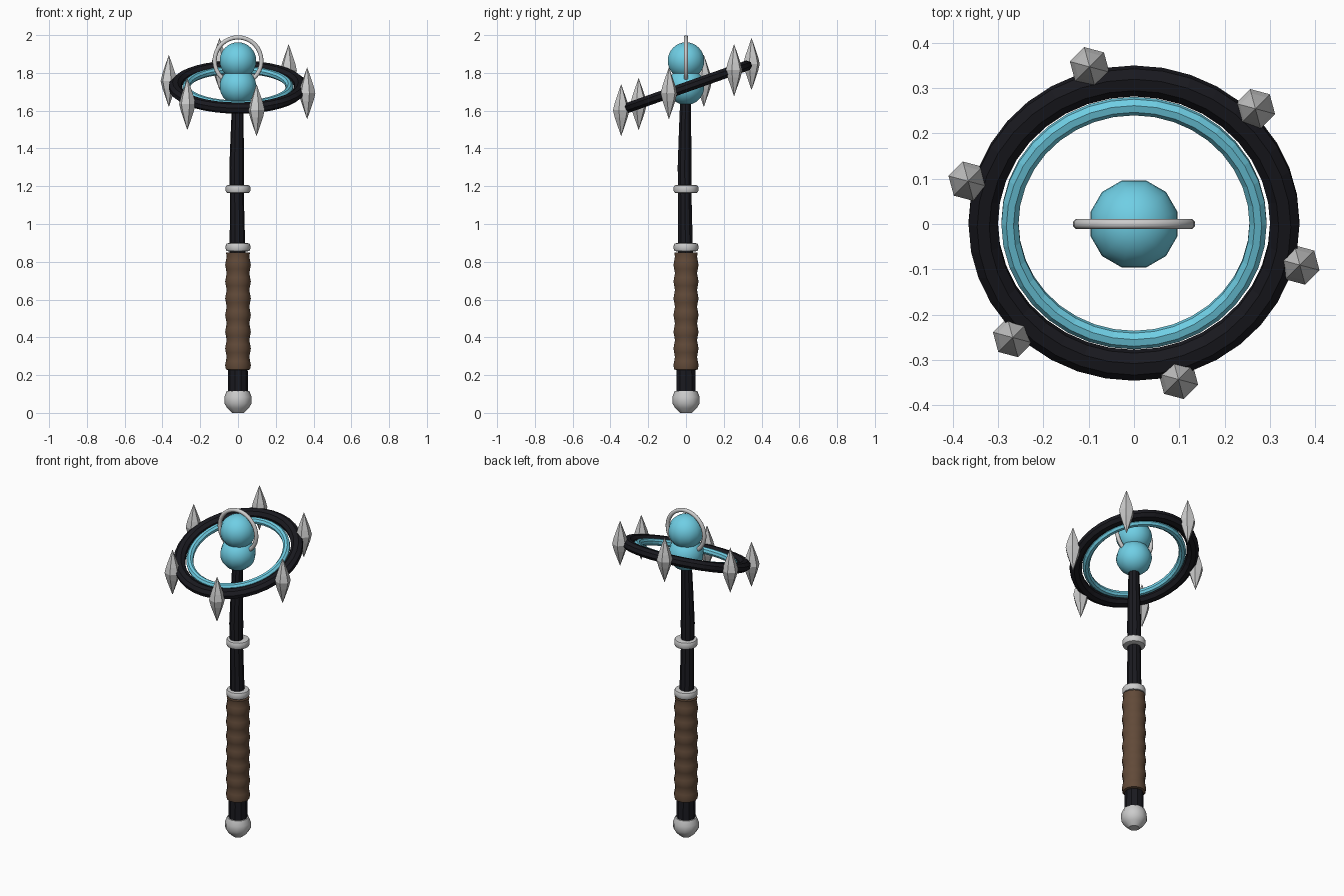
import bpy
from math import sin, cos, pi, radians
from mathutils import Matrix, Vector

if "Cube" in bpy.data.objects:
    bpy.data.objects.remove(bpy.data.objects["Cube"])


def material(name, rgb):
    m = bpy.data.materials.new(name)
    m.diffuse_color = (*rgb, 1)
    m.use_nodes = True
    m.node_tree.nodes["Principled BSDF"].inputs["Base Color"].default_value = m.diffuse_color
    return m


BLACK = material("black", (0.010, 0.010, 0.014))
BROWN = material("leather", (0.12, 0.068, 0.04))
CYAN = material("cyan", (0.16, 0.62, 0.78))


def make(name, verts, faces, mat=None, smooth=None):
    me = bpy.data.meshes.new(name)
    me.from_pydata(verts, [], faces)
    me.update()
    ob = bpy.data.objects.new(name, me)
    bpy.context.collection.objects.link(ob)
    if mat:
        me.materials.append(mat)
    if smooth:
        bpy.ops.object.select_all(action='DESELECT')
        bpy.context.view_layer.objects.active = ob
        ob.select_set(True)
        bpy.ops.object.shade_smooth_by_angle(angle=radians(smooth))
    return ob


def lathe(name, profile, sides, mat=None, smooth=None, turn=0.0, at=(0, 0, 0)):
    """Stack of (radius, z[, x shift, y shift]) rings, capped at both ends."""
    verts, faces = [], []
    for p in profile:
        r, z, dx, dy = (*p, 0, 0)[:4]
        for i in range(sides):
            a = turn + 2 * pi * i / sides
            verts.append((at[0] + dx + r * cos(a), at[1] + dy + r * sin(a), at[2] + z))
    for k in range(len(profile) - 1):
        for i in range(sides):
            j = (i + 1) % sides
            faces.append((k * sides + i, k * sides + j, (k + 1) * sides + j, (k + 1) * sides + i))
    faces.append(tuple(reversed(range(sides))))
    faces.append(tuple(range((len(profile) - 1) * sides, len(profile) * sides)))
    return make(name, verts, faces, mat, smooth)


def hoop(name, major, half_w, half_h, segs, sides, matrix, mat=None, smooth=None):
    """Torus with an elliptical section, placed by a matrix."""
    verts, faces = [], []
    for i in range(segs):
        a = 2 * pi * i / segs
        for k in range(sides):
            b = 2 * pi * (k + 0.5) / sides
            r = major + half_w * cos(b)
            verts.append(matrix @ Vector((r * cos(a), r * sin(a), half_h * sin(b))))
    for i in range(segs):
        for k in range(sides):
            i2, k2 = (i + 1) % segs, (k + 1) % sides
            faces.append((i * sides + k, i2 * sides + k, i2 * sides + k2, i * sides + k2))
    return make(name, verts, faces, mat, smooth)


# Handle: pommel, slightly bent shaft, ribbed leather grip, collars
lathe("pommel", [(0.03, 0.0), (0.056, 0.024), (0.072, 0.05), (0.072, 0.085), (0.06, 0.115)], 12, smooth=40)
lathe("shaft", [(0.054, 0.08), (0.052, 0.2), (0.05, 0.5, -0.003, -0.003), (0.041, 0.88, -0.003, -0.003),
                (0.037, 1.15, -0.006, -0.006), (0.039, 1.3, -0.007, -0.007),
                (0.034, 1.5, -0.004, -0.005), (0.03, 1.66, -0.001, -0.002)], 10, BLACK, 30)
ribs = 7
grip = [(0.046, 0.225)]
for i in range(ribs * 4 + 1):
    t = i / (ribs * 4)
    grip.append((0.064 + 0.004 * sin(2 * pi * ribs * t), 0.23 + 0.62 * t))
lathe("grip", grip, 14, BROWN, 40)
for n, z in (("lower_collar", 0.877), ("upper_collar", 1.185)):
    lathe(n, [(0.05, z - 0.022), (0.061, z - 0.019), (0.065, z - 0.010), (0.065, z + 0.010),
              (0.061, z + 0.019), (0.05, z + 0.022)], 16, smooth=40)

# Stacked orbs
for n, z in (("lower_orb", 1.728), ("upper_orb", 1.864)):
    prof = [(max(0.0005, 0.1 * sin(pi * k / 16)), -0.098 * cos(pi * k / 16)) for k in range(17)]
    lathe(n, prof, 12, CYAN, 60, turn=radians(15), at=(0, 0, z))

# Upright ring around the upper orb
hoop("upright_ring", 0.124, 0.012, 0.012, 32, 8,
     Matrix.Translation((0, 0, 1.864)) @ Matrix.Rotation(radians(90), 4, 'X'), None, 60)

# Tilted double ring
tilt = Matrix.Translation((0, 0.002, 1.725)) @ Matrix.Rotation(radians(19.5), 4, 'X')
hoop("outer_ring", 0.333, 0.035, 0.029, 36, 8, tilt, BLACK)
hoop("inner_ring", 0.274, 0.0205, 0.0205, 36, 8, tilt, CYAN)

# Upright spikes spaced around the outer ring
for i in range(6):
    a = radians(-15 + 60 * i)
    p = tilt @ Vector((0.379 * cos(a), 0.379 * sin(a), 0))
    lathe(f"spike_{i + 1}", [(0.0005, -0.137), (0.021, -0.08), (0.035, -0.04), (0.045, 0),
                             (0.035, 0.04), (0.021, 0.08), (0.0005, 0.137)], 6,
          turn=radians(-15), at=p)
